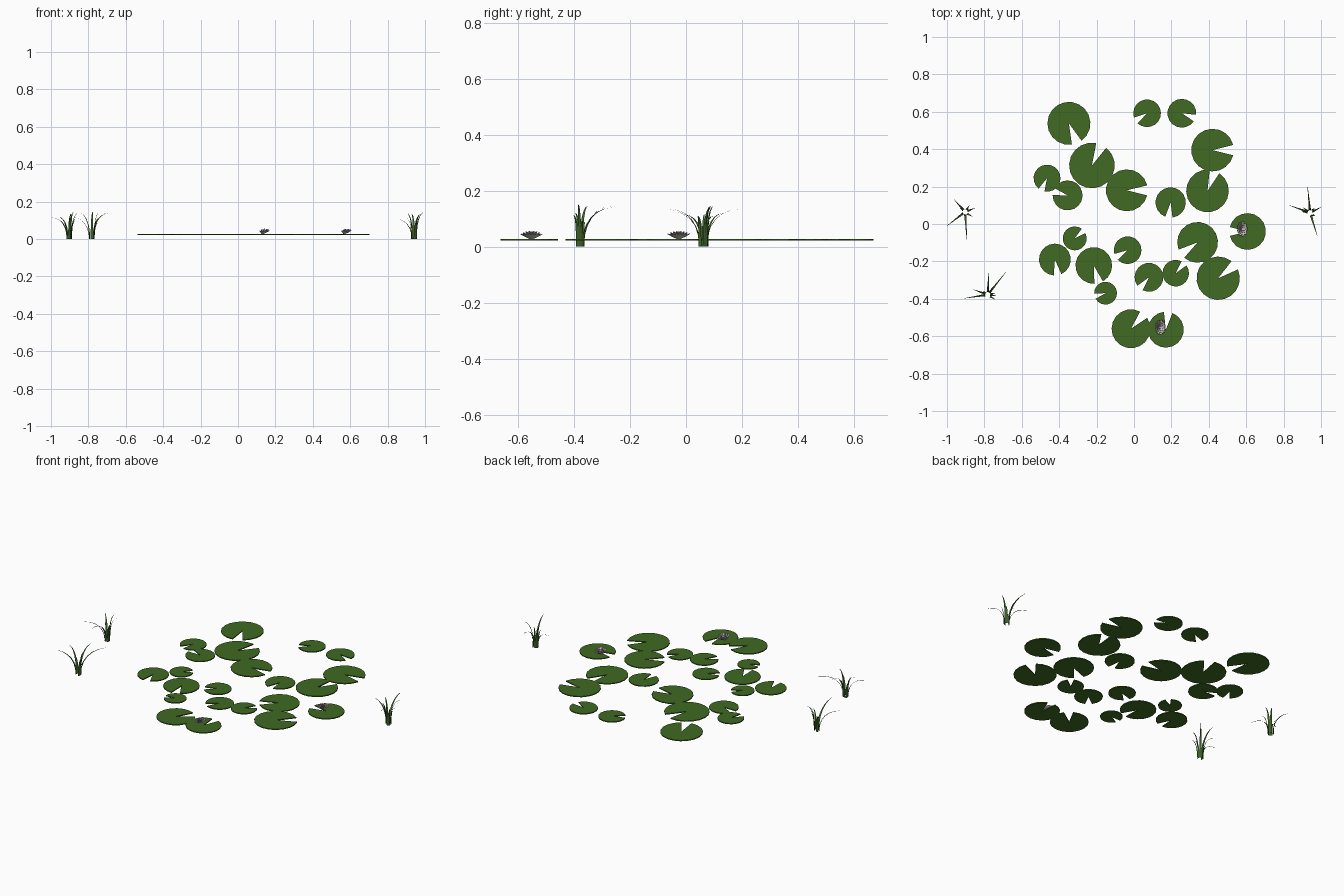
import bpy, bmesh, math, random
from mathutils import Vector

if "Cube" in bpy.data.objects:
    bpy.data.objects.remove(bpy.data.objects["Cube"])

random.seed(4)

def mat(name, rgb):
    m = bpy.data.materials.new(name)
    m.diffuse_color = (*rgb, 1)
    m.use_nodes = True
    m.node_tree.nodes["Principled BSDF"].inputs["Base Color"].default_value = m.diffuse_color
    return m

PAD = mat("pad green", (0.052, 0.143, 0.016))
REED = mat("reed green", (0.045, 0.115, 0.02))
PETAL = mat("petal pale pink grey", (0.62, 0.54, 0.55))

def finish(bm, name, material):
    me = bpy.data.meshes.new(name)
    bm.to_mesh(me)
    bm.free()
    me.materials.append(material)
    ob = bpy.data.objects.new(name, me)
    bpy.context.collection.objects.link(ob)
    return ob

# Lily pads: x, y, radius, notch direction in degrees
pads = [
    (-.348, .538, .115, -68), (-.225, .313, .122, 65), (-.465, .245, .072, -115),
    (-.355, .153, .08, 165), (-.038, .18, .112, 0), (.196, .115, .081, -97),
    (.393, .177, .114, 70), (.42, .395, .114, 0), (.07, .592, .074, -148),
    (.256, .592, .077, -20), (.607, -.04, .098, 180), (.34, -.098, .109, -145),
    (.45, -.29, .116, 38), (.223, -.263, .071, 50), (.08, -.285, .077, -130),
    (-.034, -.14, .074, -150), (-.317, -.077, .064, 40), (-.423, -.19, .085, -80),
    (-.215, -.222, .098, -74), (-.152, -.37, .061, -165), (-.016, -.56, .104, 48),
    (.17, -.565, .096, 82),
]

def lily_pad(i, x, y, r, notch, z0=.022, z1=.0275, n=17, half=14):
    bm = bmesh.new()
    ring = [(x, y)]
    for k in range(n + 1):
        a = math.radians(notch + half + (360 - 2 * half) * k / n)
        ring.append((x + r * math.cos(a), y + r * math.sin(a)))
    lo = [bm.verts.new((*p, z0)) for p in ring]
    hi = [bm.verts.new((*p, z1)) for p in ring]
    m = len(ring)
    for k in range(m):
        j = (k + 1) % m
        bm.faces.new((lo[k], lo[j], hi[j], hi[k]))
    # fan from the notch apex so the concave outline stays clean
    for k in range(1, m - 1):
        bm.faces.new((hi[0], hi[k], hi[k + 1]))
        bm.faces.new((lo[0], lo[k + 1], lo[k]))
    finish(bm, f"lily_pad_{i}", PAD)

for i, p in enumerate(pads, 1):
    lily_pad(i, *p)

# Flowers: rings of cupped, rounded petals, leaning towards +x
def flower(name, x, y, z=.027):
    bm = bmesh.new()
    rings = [(9, .039, .018, .012), (8, .031, .023, .010), (6, .021, .026, .008), (4, .011, .027, .005)]
    for ri, (n, reach, height, w) in enumerate(rings):
        for k in range(n):
            a = 2 * math.pi * (k + .5 * (ri % 2)) / n
            d, s = Vector((math.cos(a), math.sin(a), 0)), Vector((-math.sin(a), math.cos(a), 0))
            rows = []
            for t, wide in ((.15, .35), (.55, .9), (.85, .9), (1, .45)):
                c = d * reach * t + Vector((0, 0, height * t ** 1.3))
                lift = Vector((0, 0, .002 * wide))
                rows.append([bm.verts.new(v) for v in
                             (c - s * w * wide + lift, c, c + s * w * wide + lift)])
            for r0, r1 in zip(rows, rows[1:]):
                for j in (0, 1):
                    bm.faces.new((r0[j], r1[j], r1[j + 1], r0[j + 1]))
    for v in bm.verts:
        lx, lz = v.co.x, v.co.z
        v.co = (x - .01 + lx * .68 + lz * .65, y + v.co.y, z + lz)
    ob = finish(bm, name, PETAL)
    thick = ob.modifiers.new("petal thickness", 'SOLIDIFY')
    thick.thickness = .0015

flower("flower_front", .14, -.552)
flower("flower_right", .577, -.026)

# Reed clumps: curved tapering blades
def blade(bm, base, tip, h, w):
    d = Vector((tip[0] - base[0], tip[1] - base[1], 0))
    s = Vector((-d.y, d.x, 0)).normalized()
    rows = []
    for k in range(7):
        t = k / 6
        c = Vector((*base, h * (1 - (1 - t) ** 1.9))) + d * t ** 1.9
        half = w * .5 * (1 - t ** 1.6) + .0006
        # creased section gives each blade a small keel
        keel = d.normalized() * half * .3
        rows.append([bm.verts.new(v) for v in (c - s * half, c + keel, c + s * half)])
    for r0, r1 in zip(rows, rows[1:]):
        for j in (0, 1):
            bm.faces.new((r0[j], r0[j + 1], r1[j + 1], r1[j]))

def clump(name, bx, by, tips):
    bm = bmesh.new()
    for tx, ty, h in tips:
        d = Vector((tx - bx, ty - by)).normalized() * .012
        blade(bm, (bx + d.x, by + d.y), (tx, ty), h, .012)
    # shorter upright blades in the middle
    for k in range(3):
        a = k * 2.4 + random.random()
        c, s = math.cos(a), math.sin(a)
        r = random.uniform(.03, .05)
        blade(bm, (bx + .014 * c, by + .018 * s), (bx + r * c, by + r * s),
              random.uniform(.08, .12), .011)
    finish(bm, name, REED)

clump("reeds_left", -.903, .065,
      [(-1.0, -.01, .115), (-.893, -.09, .135), (-.965, .135, .12), (-.85, .085, .14), (-.88, .1, .145)])
clump("reeds_front_left", -.782, -.378,
      [(-.905, -.397, .12), (-.685, -.257, .14), (-.777, -.262, .145), (-.735, -.385, .15), (-.86, -.35, .145)])
clump("reeds_right", .942, .06,
      [(.83, .10, .11), (.928, .2, .135), (.98, -.065, .135), (1.0, .09, .145), (.9, .09, .14)])
